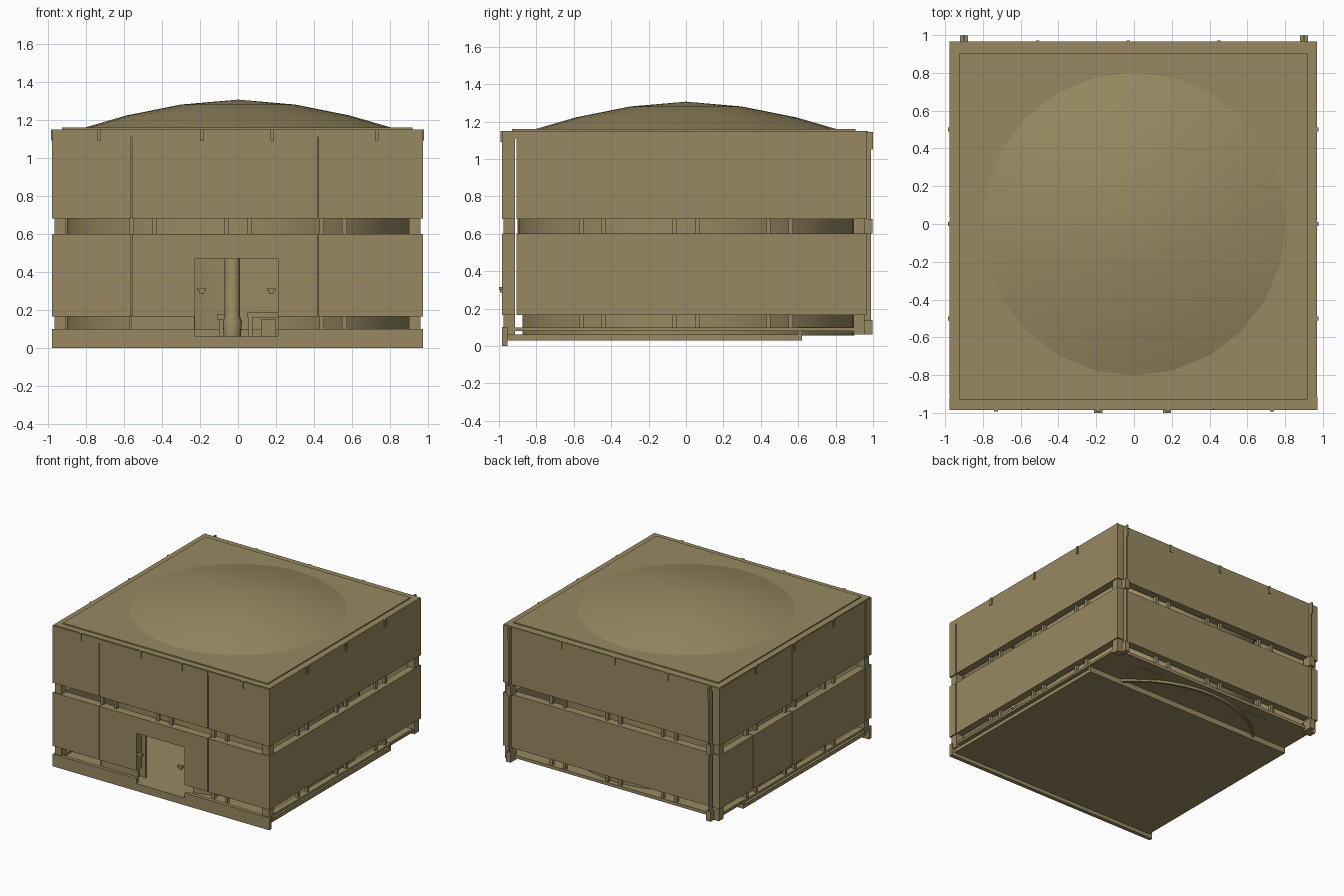
import bpy, bmesh, math
from mathutils import Vector

if "Cube" in bpy.data.objects:
    bpy.data.objects.remove(bpy.data.objects["Cube"])

tan = bpy.data.materials.new("khaki_tan")
tan.diffuse_color = (0.31, 0.25, 0.12, 1)
tan.use_nodes = True
tan.node_tree.nodes["Principled BSDF"].inputs["Base Color"].default_value = tan.diffuse_color


def finish(bm, name, smooth=False):
    me = bpy.data.meshes.new(name)
    bmesh.ops.recalc_face_normals(bm, faces=bm.faces)
    bm.to_mesh(me)
    bm.free()
    me.materials.append(tan)
    ob = bpy.data.objects.new(name, me)
    bpy.context.collection.objects.link(ob)
    if smooth:
        bpy.ops.object.select_all(action='DESELECT')
        ob.select_set(True)
        bpy.context.view_layer.objects.active = ob
        bpy.ops.object.shade_smooth_by_angle(angle=math.radians(35))
    return ob


def boxes(name, spans):
    """One object from (x0, x1, y0, y1, z0, z1) spans."""
    bm = bmesh.new()
    for x0, x1, y0, y1, z0, z1 in spans:
        vs = bmesh.ops.create_cube(bm, size=1)["verts"]
        for v in vs:
            v.co = Vector(((x0 + x1) / 2 + v.co.x * (x1 - x0),
                           (y0 + y1) / 2 + v.co.y * (y1 - y0),
                           (z0 + z1) / 2 + v.co.z * (z1 - z0)))
    return finish(bm, name)


def revolve(name, profile, center=(0, 0), steps=24):
    """Spin a (radius, z) profile about a vertical axis."""
    bm = bmesh.new()
    vs = [bm.verts.new((r, 0, z)) for r, z in profile]
    es = [bm.edges.new(p) for p in zip(vs, vs[1:])]
    bmesh.ops.spin(bm, geom=vs + es, cent=(0, 0, 0), axis=(0, 0, 1),
                   angle=math.tau, steps=steps, use_duplicate=False)
    bmesh.ops.remove_doubles(bm, verts=bm.verts, dist=1e-4)
    bmesh.ops.translate(bm, verts=bm.verts, vec=(*center, 0))
    return finish(bm, name, True)


def split(a, b, seams, gap=0.006):
    """Cut the interval a..b at the seams, leaving thin gaps."""
    ends = [a] + [s + d for s in seams for d in (-gap / 2, gap / 2)] + [b]
    return list(zip(ends[::2], ends[1::2]))


def cut(ob, cutter):
    m = ob.modifiers.new("door_cut", 'BOOLEAN')
    m.object = cutter
    m.operation = 'DIFFERENCE'
    m.solver = 'EXACT'


# Doorway cutter
door = boxes("door_cutter", [(-0.225, 0.21, -1.2, -0.6, 0.06, 0.47)])
door.hide_render = True
door.hide_viewport = True

# Two tiers of wall panels, split by vertical seams
for tier, z0, z1 in (("lower", 0.165, 0.60), ("upper", 0.68, 1.145)):
    front = boxes(tier + "_front_panels",
                  [(a, b, -0.985, -0.915, z0, z1) for a, b in split(-0.978, 0.972, (-0.56, 0.42))])
    if tier == "lower":
        cut(front, door)
    boxes(tier + "_back_panel", [(-0.895, 0.895, 0.90, 0.965, z0, z1)])
    boxes(tier + "_right_panel", [(0.91, 0.97, -0.907, 0.965, z0, z1)])
    seams = (0.03, 0.53) if tier == "lower" else (0.03,)
    boxes(tier + "_left_panels",
          [(-0.978, -0.915, a, b, z0, z1) for a, b in split(-0.907, 0.965, seams)])

# Base frame with a low ledge behind it
base = [(-0.978, 0.972, -0.985, -0.955, 0, 0.1), (-0.978, 0.972, 0.935, 0.965, 0, 0.1),
        (-0.978, -0.948, -0.955, 0.935, 0, 0.1), (0.942, 0.972, -0.955, 0.935, 0, 0.1)]
cut(boxes("base_frame", base), door)
boxes("base_ledges", [(s * 0.93 - 0.025, s * 0.93 + 0.025, -0.95, 0.93, 0.08, 0.098) for s in (-1, 1)])

# Floor, stepped up toward the back
boxes("floor", [(-0.95, 0.945, -0.957, 0.62, 0.03, 0.06)])
boxes("raised_back_floor", [(-0.95, 0.945, 0.60, 0.94, 0.075, 0.10),
                            (-0.95, 0.945, 0.60, 0.62, 0.05, 0.09)])
boxes("underside_pads", [(x - 0.11, x + 0.11, 0.70, 0.86, 0.07, 0.08) for x in (-0.45, 0.05, 0.55)])

# Round inner wall seen through the gaps
tube = revolve("inner_round_wall", [(0.90, 0.055), (0.90, 1.12), (0.88, 1.12), (0.88, 0.055), (0.90, 0.055)], steps=48)
cut(tube, door)

# Corner posts and paired spacers within the gaps
boxes("corner_posts", [(x - 0.03, x + 0.03, y - 0.03, y + 0.03, 0.06, 1.12)
                       for x in (-0.935, 0.93) for y in (-0.945, 0.925)])
spacers = []
for z0, z1 in ((0.095, 0.17), (0.595, 0.685)):
    for c in (-0.5, 0.0, 0.5):
        for d in (-0.06, 0.06):
            p = c + d
            if abs(c) > 0.1 or z0 > 0.5:
                spacers.append((p - 0.012, p + 0.012, -0.95, -0.925, z0, z1))
            spacers += [(p - 0.012, p + 0.012, 0.91, 0.935, z0, z1),
                        (-0.945, -0.92, p - 0.012, p + 0.012, z0, z1),
                        (0.915, 0.94, p - 0.012, p + 0.012, z0, z1)]
boxes("gap_spacers", spacers)
boxes("lower_gap_filler", [(-0.56, -0.23, -0.96, -0.93, 0.095, 0.17)])

# Roof slab, raised roof panel and shallow dome
boxes("roof_slab", [(-0.975, 0.97, -0.98, 0.963, 1.11, 1.15)])
boxes("roof_panel", [(-0.925, 0.918, -0.93, 0.905, 1.145, 1.16)])
revolve("roof_dome", [(0.82, 1.155), (0.59, 1.222), (0.30, 1.28), (0, 1.306)])

# Hooks along the top edges
hooks = [(x - 0.01, x + 0.01, -0.993, -0.98, 1.09, 1.15) for x in (-0.73, -0.19, 0.18, 0.73)]
hooks += [(x - 0.01, x + 0.01, 0.96, 0.972, 1.09, 1.15) for x in (-0.51, -0.03, 0.45)]
for y in (-0.5, 0.0, 0.5):
    hooks += [(-0.984, -0.975, y - 0.01, y + 0.01, 1.09, 1.15),
              (0.965, 0.978, y - 0.01, y + 0.01, 1.09, 1.15)]
boxes("edge_hooks", hooks)

# Thin vertical flanges and brackets at the back corners
flanges = []
for x in (-0.9, 0.9):
    flanges += [(x - 0.006, x + 0.006, 0.95, 0.99, 0.06, 1.05),
                (x - 0.006, x + 0.006, 0.95, 1.0, 1.05, 1.145),
                (x - 0.02, x + 0.02, 0.92, 0.998, 0.60, 0.68),
                (x - 0.02, x + 0.02, 0.92, 0.998, 0.06, 0.14)]
boxes("back_corner_flanges", flanges)

# Door latches
boxes("door_latches", [(x - 0.022, x + 0.022, -1.0, -0.975, 0.30, 0.316) for x in (-0.19, 0.175)]
      + [(x - 0.012, x + 0.012, -0.995, -0.975, 0.285, 0.30) for x in (-0.19, 0.175)])

# Interior post and fittings
revolve("center_post", [(0, 0.055), (0.045, 0.055), (0.05, 0.14), (0.04, 0.165), (0.04, 1.12), (0, 1.12)],
        center=(-0.03, 0.0), steps=20)
boxes("interior_bench", [(0.05, 0.21, 0.1, 0.3, 0.16, 0.19), (0.055, 0.075, 0.1, 0.3, 0.055, 0.16),
                         (0.12, 0.20, 0.12, 0.28, 0.055, 0.15)])
boxes("interior_stool", [(-0.11, -0.05, 0.1, 0.18, 0.15, 0.18), (-0.10, -0.06, 0.11, 0.17, 0.055, 0.15)])
